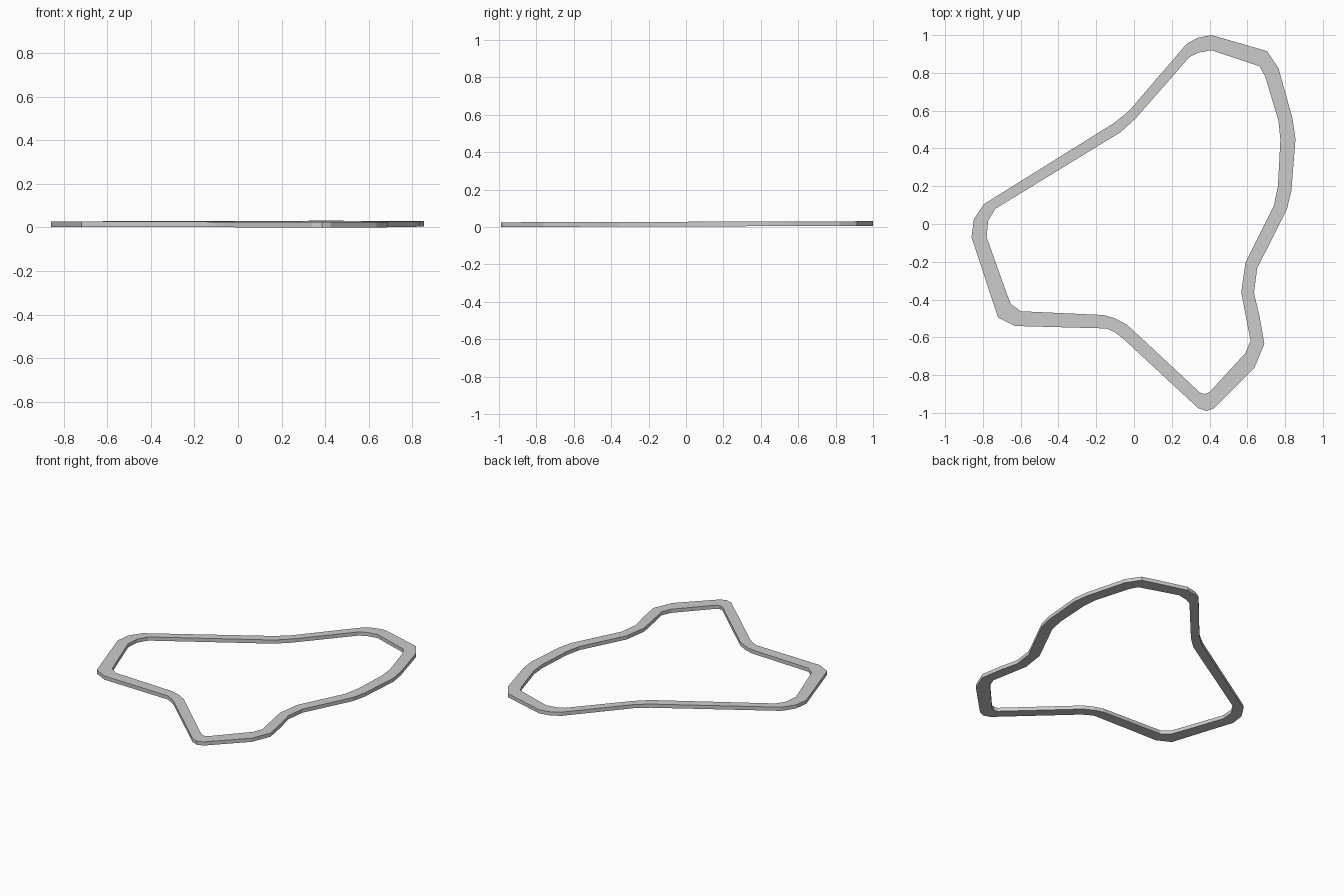
import bpy, bmesh

# Outer and inner outline of the ring, paired: (outer x, outer y, inner x, inner y)
PROFILE = [
    (0.41, 1.00, 0.41, 0.92), (0.705, 0.915, 0.665, 0.835),
    (0.765, 0.825, 0.695, 0.78), (0.84, 0.555, 0.765, 0.545),
    (0.855, 0.45, 0.775, 0.445), (0.833, 0.175, 0.762, 0.20),
    (0.81, 0.08, 0.74, 0.095), (0.652, -0.235, 0.59, -0.205),
    (0.635, -0.365, 0.568, -0.36), (0.665, -0.49, 0.595, -0.505),
    (0.69, -0.635, 0.617, -0.618), (0.637, -0.762, 0.59, -0.683),
    (0.425, -0.975, 0.40, -0.89), (0.385, -0.99, 0.375, -0.90),
    (0.34, -0.975, 0.35, -0.893), (-0.065, -0.60, -0.035, -0.535),
    (-0.10, -0.575, -0.10, -0.50), (-0.145, -0.553, -0.16, -0.482),
    (-0.63, -0.54, -0.60, -0.462), (-0.72, -0.495, -0.652, -0.423),
    (-0.738, -0.44, -0.673, -0.37), (-0.86, -0.07, -0.78, -0.07),
    (-0.848, 0.025, -0.773, 0.015), (-0.795, 0.105, -0.735, 0.08),
    (-0.105, 0.535, -0.07, 0.487), (-0.025, 0.60, 0.01, 0.56),
    (0.278, 0.953, 0.293, 0.883), (0.335, 0.985, 0.34, 0.907),
]
THICK = 0.025


def base_z(y):
    # The ring lifts very slightly towards the back
    return 0.003 * (1 + y)


bm = bmesh.new()
rings = []
for ox, oy, ix, iy in PROFILE:
    rings.append([bm.verts.new((x, y, base_z(y) + h)) for x, y, h in
                  ((ox, oy, 0), (ox, oy, THICK), (ix, iy, THICK), (ix, iy, 0))])

# Sweep the rectangular section around the closed outline
for i, a in enumerate(rings):
    b = rings[(i + 1) % len(rings)]
    for k in range(4):
        m = (k + 1) % 4
        bm.faces.new((a[k], a[m], b[m], b[k]))
bmesh.ops.recalc_face_normals(bm, faces=bm.faces)

mesh = bpy.data.meshes.new("track_ring")
bm.to_mesh(mesh)
bm.free()
bpy.context.collection.objects.link(bpy.data.objects.new("track_ring", mesh))
